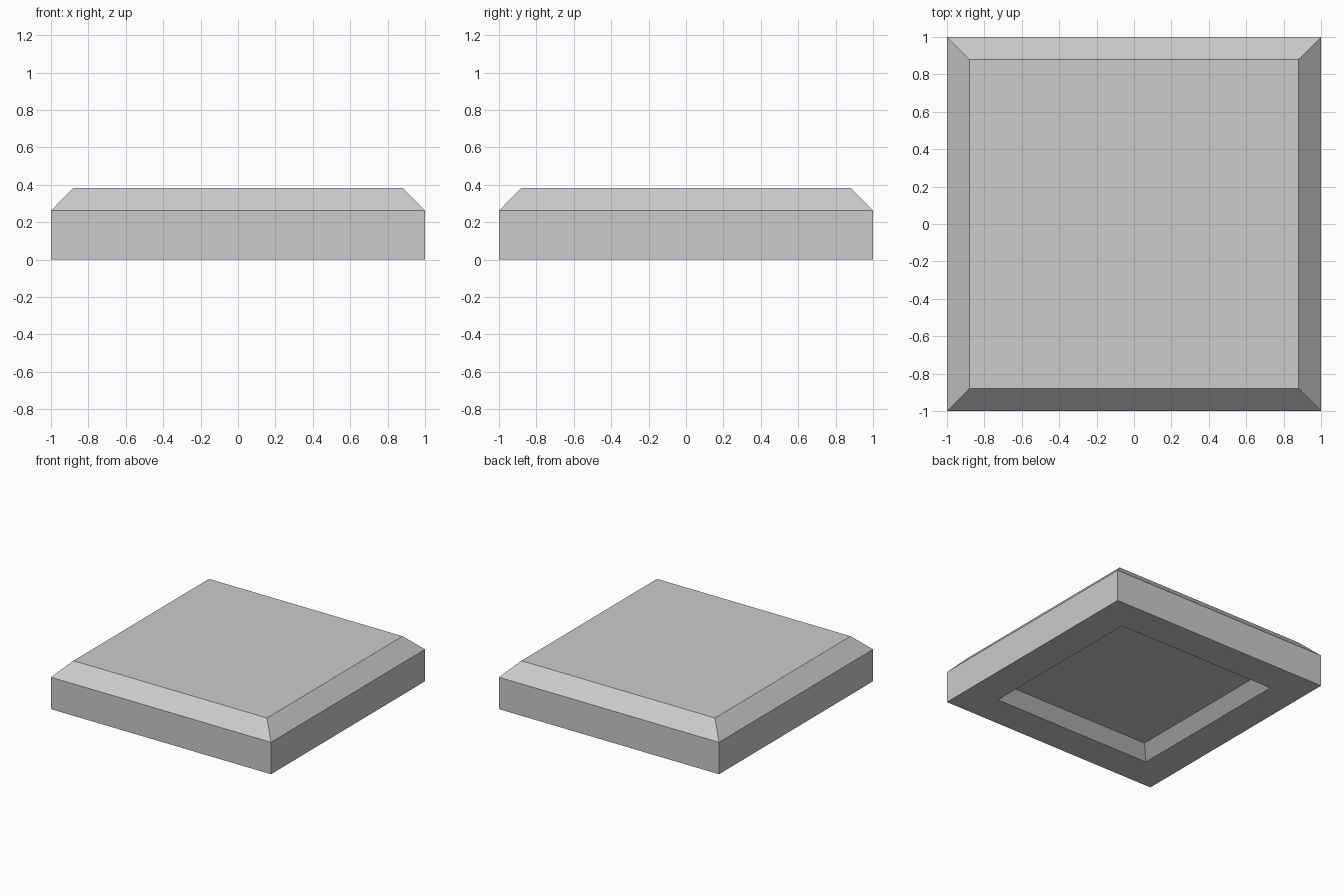
import bpy, bmesh

if "Cube" in bpy.data.objects:
    bpy.data.objects.remove(bpy.data.objects["Cube"])

# square rings (half width, height): recess floor, recess rim, base edge, chamfer start, top
rings = [(0.637, 0.09), (0.728, 0.0), (1.0, 0.0), (1.0, 0.262), (0.88, 0.384)]

bm = bmesh.new()
loops = [[bm.verts.new((sx * h, sy * h, z))
          for sx, sy in ((-1, -1), (1, -1), (1, 1), (-1, 1))] for h, z in rings]

# walls between rings
for a, b in zip(loops, loops[1:]):
    for i in range(4):
        j = (i + 1) % 4
        bm.faces.new((a[i], a[j], b[j], b[i]))

# recess floor and top
bm.faces.new(loops[0])
bm.faces.new(loops[-1])
bmesh.ops.recalc_face_normals(bm, faces=bm.faces)

mesh = bpy.data.meshes.new("chamfered_tile")
bm.to_mesh(mesh)
bm.free()
tile = bpy.data.objects.new("chamfered_tile", mesh)
bpy.context.collection.objects.link(tile)
